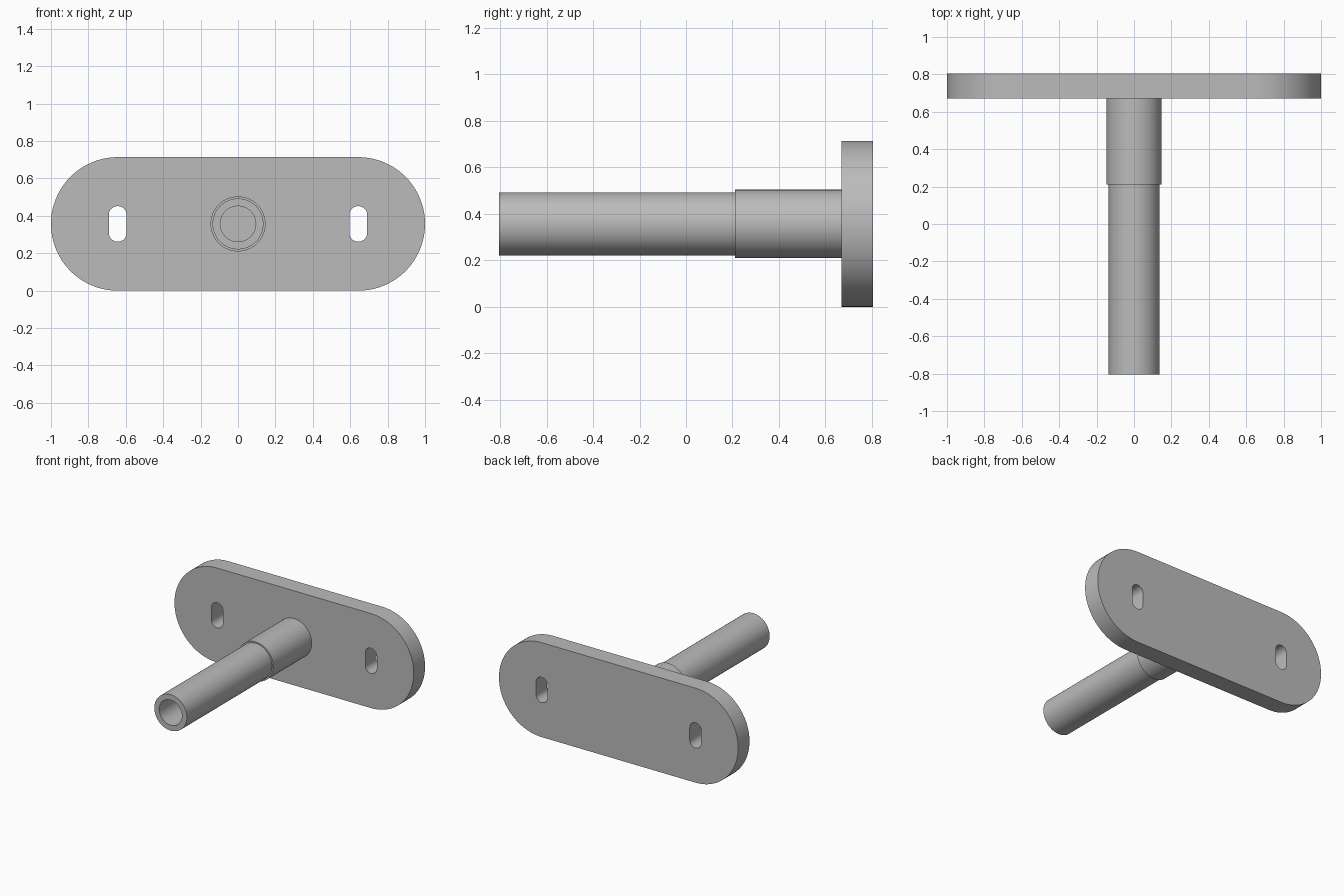
import bpy, bmesh
from math import pi, cos, sin, radians
from mathutils import Matrix, Vector

cube = bpy.data.objects.get("Cube")
if cube:
    bpy.data.objects.remove(cube)

MID_Z = 0.357          # height of the stem axis
FRONT, BACK = 0.67, 0.805   # plate faces along y
END_X = 0.643          # centre of rounded ends and slots

grey = bpy.data.materials.new("satin grey")
grey.use_nodes = True
colour = (0.5, 0.5, 0.5, 1)
grey.diffuse_color = colour
grey.node_tree.nodes["Principled BSDF"].inputs["Base Color"].default_value = colour


def select_only(obj):
    bpy.ops.object.select_all(action='DESELECT')
    obj.select_set(True)
    bpy.context.view_layer.objects.active = obj


def finish(obj):
    obj.data.materials.clear()
    obj.data.materials.append(grey)
    select_only(obj)
    bpy.ops.object.shade_smooth_by_angle(angle=radians(30))


def stadium(cx, cy, half_x, half_y, radius, steps=32):
    """Outline of a slot: four quarter arcs around a centre."""
    points = []
    for i, (sx, sy) in enumerate([(1, 1), (-1, 1), (-1, -1), (1, -1)]):
        for k in range(steps + 1):
            a = (i + k / steps) * pi / 2
            p = Vector((cx + sx * half_x + radius * cos(a),
                        cy + sy * half_y + radius * sin(a), 0))
            if not points or (p - points[-1]).length > 1e-5:
                points.append(p)
    if (points[0] - points[-1]).length < 1e-5:
        points.pop()
    return points


# Mounting plate: rounded outline with two upright slots
curve = bpy.data.curves.new("mounting_plate", 'CURVE')
curve.dimensions = '2D'
curve.fill_mode = 'BOTH'
curve.extrude = (BACK - FRONT) / 2
outlines = [stadium(0, 0, END_X, 0, MID_Z)]
outlines += [stadium(s * END_X, 0, 0, 0.047, 0.048, 12) for s in (-1, 1)]
for outline in outlines:
    spline = curve.splines.new('POLY')
    spline.points.add(len(outline) - 1)
    for point, co in zip(spline.points, outline):
        point.co = (co.x, co.y, 0, 1)
    spline.use_cyclic_u = True
plate = bpy.data.objects.new("mounting_plate", curve)
bpy.context.collection.objects.link(plate)
select_only(plate)
bpy.ops.object.convert(target='MESH')
plate = bpy.context.object
plate.data.transform(Matrix.Translation((0, (FRONT + BACK) / 2, MID_Z))
                     @ Matrix.Rotation(pi / 2, 4, 'X'))
bm = bmesh.new()
bm.from_mesh(plate.data)
bmesh.ops.remove_doubles(bm, verts=bm.verts, dist=1e-5)
bmesh.ops.recalc_face_normals(bm, faces=bm.faces)
bm.to_mesh(plate.data)
bm.free()
finish(plate)

# Hollow stem with a thicker collar, revolved around the y axis
ROOT = FRONT + 0.01
profile = [(0.095, ROOT), (0.095, -BACK), (0.136, -BACK),
           (0.136, 0.21), (0.147, 0.21), (0.147, ROOT)]
bm = bmesh.new()
ring = [bm.verts.new((r, y, MID_Z)) for r, y in profile]
edges = [bm.edges.new((ring[i - 1], ring[i])) for i in range(len(ring))]
bmesh.ops.spin(bm, geom=ring + edges, cent=(0, 0, MID_Z), axis=(0, 1, 0),
               angle=2 * pi, steps=64, use_merge=False)
bmesh.ops.remove_doubles(bm, verts=bm.verts, dist=1e-5)
bmesh.ops.recalc_face_normals(bm, faces=bm.faces)
mesh = bpy.data.meshes.new("hollow_stem")
bm.to_mesh(mesh)
bm.free()
stem = bpy.data.objects.new("hollow_stem", mesh)
bpy.context.collection.objects.link(stem)
finish(stem)
